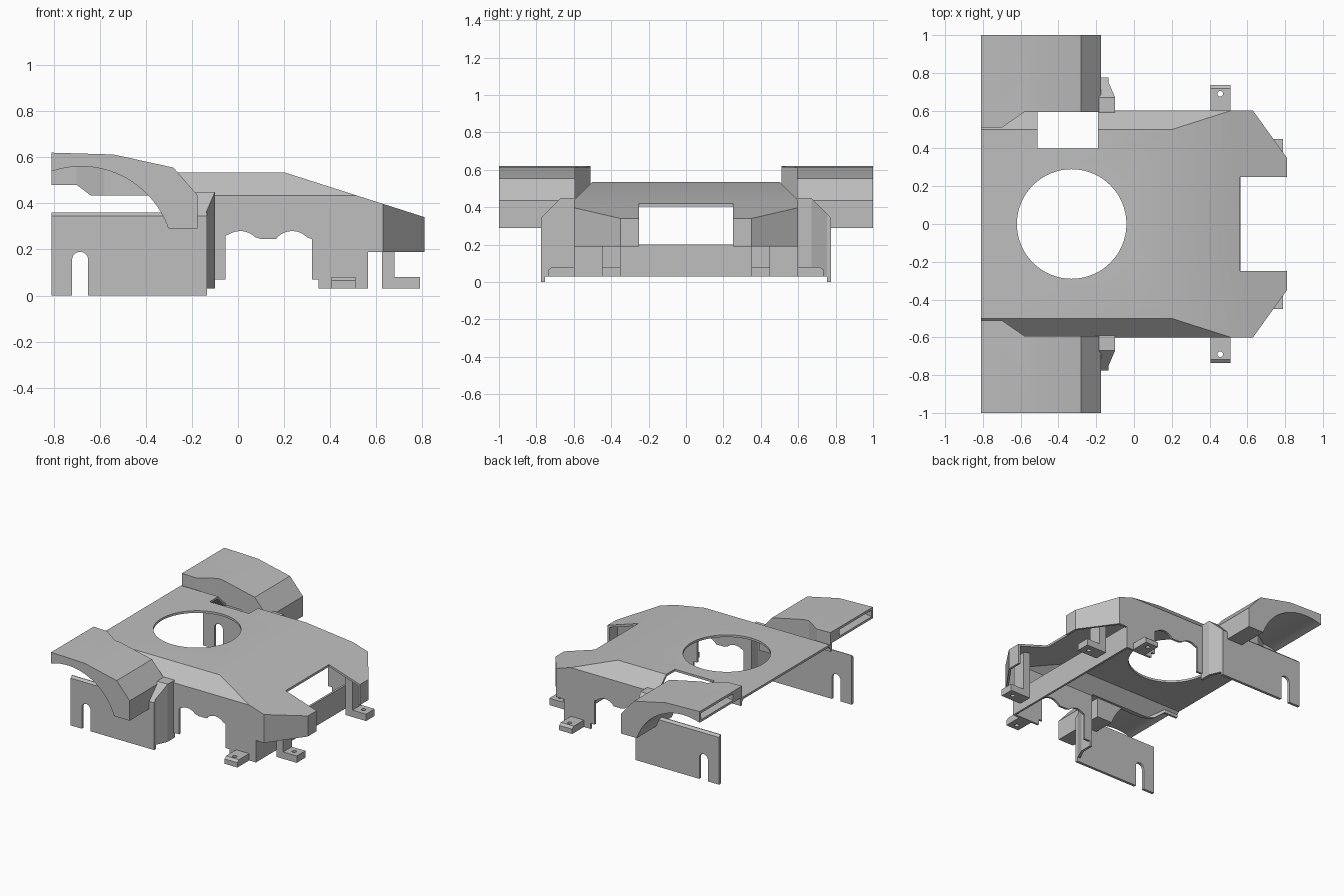
import bpy, bmesh, math
from mathutils import Vector

if "Cube" in bpy.data.objects:
    bpy.data.objects.remove(bpy.data.objects["Cube"], do_unlink=True)

grey = bpy.data.materials.new("plain_grey")
grey.use_nodes = True
grey.diffuse_color = (0.52, 0.52, 0.52, 1)
grey.node_tree.nodes["Principled BSDF"].inputs["Base Color"].default_value = (0.52, 0.52, 0.52, 1)


def prism(name, pts, lo, hi, axis, planes=()):
    """Extrude a profile along an axis, then trim it with (point, normal) planes."""
    place = {"x": lambda p, d: (d, p[0], p[1]),
             "y": lambda p, d: (p[0], d, p[1]),
             "z": lambda p, d: (p[0], p[1], d)}[axis]
    bm = bmesh.new()
    a = [bm.verts.new(place(p, lo)) for p in pts]
    b = [bm.verts.new(place(p, hi)) for p in pts]
    bm.faces.new(a)
    bm.faces.new(b)
    for i in range(len(pts)):
        j = (i + 1) % len(pts)
        bm.faces.new((a[i], a[j], b[j], b[i]))
    for co, no in planes:
        cut = bmesh.ops.bisect_plane(bm, geom=bm.verts[:] + bm.edges[:] + bm.faces[:],
                                     plane_co=co, plane_no=no, clear_outer=True)
        edges = [e for e in cut["geom_cut"] if isinstance(e, bmesh.types.BMEdge)]
        bmesh.ops.holes_fill(bm, edges=edges)
    bmesh.ops.recalc_face_normals(bm, faces=bm.faces)
    mesh = bpy.data.meshes.new(name)
    bm.to_mesh(mesh)
    bm.free()
    mesh.materials.append(grey)
    ob = bpy.data.objects.new(name, mesh)
    bpy.context.collection.objects.link(ob)
    return ob


def rect(x0, x1, y0, y1):
    return [(x0, y0), (x1, y0), (x1, y1), (x0, y1)]


def arc(cx, cy, r, start, end, n):
    angles = [math.radians(start + (end - start) * i / n) for i in range(n + 1)]
    return [(cx + r * math.cos(t), cy + r * math.sin(t)) for t in angles]


def apply(ob, mod):
    bpy.ops.object.select_all(action="DESELECT")
    bpy.context.view_layer.objects.active = ob
    ob.select_set(True)
    bpy.ops.object.modifier_apply(modifier=mod.name)


def boolean(ob, cutter, op="DIFFERENCE"):
    mod = ob.modifiers.new("cut", "BOOLEAN")
    mod.operation, mod.solver, mod.object = op, "EXACT", cutter
    apply(ob, mod)
    bpy.data.objects.remove(cutter, do_unlink=True)


def mirror(ob):
    mod = ob.modifiers.new("mirror", "MIRROR")
    mod.use_axis = (False, True, False)
    mod.use_mirror_merge = False
    apply(ob, mod)


def finish(ob):
    bpy.ops.object.select_all(action="DESELECT")
    bpy.context.view_layer.objects.active = ob
    ob.select_set(True)
    bpy.ops.object.shade_smooth_by_angle(angle=math.radians(25))


def hull_planes(t):
    """Sloping nose, side chamfers and nose corners, moved inward by t."""
    raw = [((0.2, 0, 0.535), (0.195, 0, 0.61))]
    for s in (1, -1):
        raw.append(((0, 0.5 * s, 0.535), (0, s, 1)))
        raw.append(((0.63, 0.6 * s, 0), (0.25, 0.18 * s, 0)))
    return [(Vector(c) - Vector(n).normalized() * t, Vector(n).normalized()) for c, n in raw]


T = 0.016

# Body shell
body = prism("body_shell", rect(-0.81, 0.81, -0.6, 0.6), 0.03, 0.535, "z", hull_planes(0))
boolean(body, prism("hollow", rect(-0.9, 0.81 - T, T - 0.6, 0.6 - T), -0.1, 0.535 - T, "z",
                    hull_planes(T)))
boolean(body, prism("rear_cut", rect(-1, -0.12, -0.1, 0.435), -1, 1, "y"))
boolean(body, prism("nose_cut", rect(0.565, 1, -0.1, 0.19), -1, 1, "y"))
boolean(body, prism("notch_cut", rect(0.56, 1, -0.25, 0.25), -0.1, 1, "z"))
boolean(body, prism("round_hole", arc(-0.33, 0, 0.29, 0, 354.375, 63), 0.3, 0.8, "z"))
boolean(body, prism("side_window", rect(-0.51, -0.19, 0.4, 0.592), 0.3, 0.8, "z"))
scallop = [(-0.1, -0.1), (-0.1, 0.07), (-0.055, 0.07), (-0.055, 0.26)]
scallop += arc(0.01, 0.19, 0.09, 120, 45, 8) + [(0.1, 0.245), (0.165, 0.245)]
scallop += arc(0.235, 0.19, 0.09, 135, 45, 8)
scallop += [(0.32, 0.245), (0.32, 0.07), (0.35, 0.07), (0.35, -0.1)]
boolean(body, prism("scallop_cut", scallop, -1, 1, "y"))
for s in (1, -1):
    corner = [(-1, 0.517 * s), (-0.7, 0.517 * s), (-0.58, 0.599 * s), (-0.58, 0.8 * s), (-1, 0.8 * s)]
    boolean(body, prism("corner_cut", corner, 0, 1, "z"))
finish(body)

# Cross wall under the nose
prism("cross_wall", rect(0.55, 0.565, -0.6, 0.6), 0.03, 0.2, "z")

# Wheel arches
top = [(-0.175, 0.29), (-0.175, 0.435), (-0.28, 0.555), (-0.54, 0.612), (-0.81, 0.62)]
arch = prism("wheel_arches", top + arc(-0.68, 0.16, 0.4, 109, 19, 24), 0.4, 1, "y")
cavity = [(-0.9, 0.604), (-0.54, 0.597), (-0.3, 0.54), (-0.42, 0.49), (-0.54, 0.555),
          (-0.68, 0.575), (-0.81, 0.555), (-0.9, 0.555)]
boolean(arch, prism("cavity", cavity, 0.615, 0.985, "y"))
inner = [(-1, 0.51), (-0.7, 0.51), (-0.58, 0.593), (0, 0.593)]
boolean(arch, prism("plan", inner + [(0, 1.1), (-1, 1.1)], 0, 1, "z"), "INTERSECT")
mirror(arch)
finish(arch)

# Upright walls between arches and body
wall = prism("arch_inner_walls",
             top[1:] + [(-0.81, 0.48), (-0.7, 0.48), (-0.64, 0.435)], 0.4, 0.8, "y")
strip = inner + [(x, y + T) for x, y in reversed(inner)]
boolean(wall, prism("wall_plan", strip, 0, 1, "z"), "INTERSECT")
mirror(wall)

# Outer side plates with a rounded slot
plate = prism("side_plates", [(0.755, 0), (0.775, 0), (0.775, 0.345), (0.76, 0.36), (0.755, 0.36)],
              -0.81, -0.135, "x")
slot = [(-0.65, -0.1)] + arc(-0.685, 0.155, 0.035, 0, 180, 12) + [(-0.72, -0.1)]
boolean(plate, prism("slot", slot, 0.5, 1, "y"))
mirror(plate)
finish(plate)

# Pillars joining the plates to the body
pillar = prism("pillars", [(-0.185, 0.59), (-0.1, 0.59), (-0.1, 0.67), (-0.145, 0.775), (-0.185, 0.775)],
               0.03, 0.45, "z", [((0, 0.67, 0.45), (0, 1, 1))])
boolean(pillar, prism("pillar_hollow",
                      [(-0.3, 0.5), (-0.118, 0.5), (-0.118, 0.665), (-0.158, 0.757), (-0.3, 0.757)],
                      -0.1, 0.434, "z", [((0, 0.67, 0.428), (0, 1, 1))]))
mirror(pillar)

# Side mounting tabs
tab = prism("side_tabs", [(0.59, 0.03), (0.735, 0.03), (0.735, 0.065), (0.717, 0.08), (0.59, 0.08)],
            0.405, 0.51, "x")
boolean(tab, prism("bolt_hole", arc(0.457, 0.69, 0.015, 0, 337.5, 15), 0, 0.2, "z"))
mirror(tab)
finish(tab)

# Nose brackets
bracket = prism("nose_brackets", [(0.625, 0.03), (0.79, 0.03), (0.79, 0.08), (0.68, 0.08),
                                  (0.68, 0.372), (0.625, 0.388)], 0.35, 0.45, "y")
boolean(bracket, prism("bracket_hole", arc(0.735, 0.4, 0.015, 0, 337.5, 15), 0, 0.2, "z"))
mirror(bracket)
finish(bracket)
